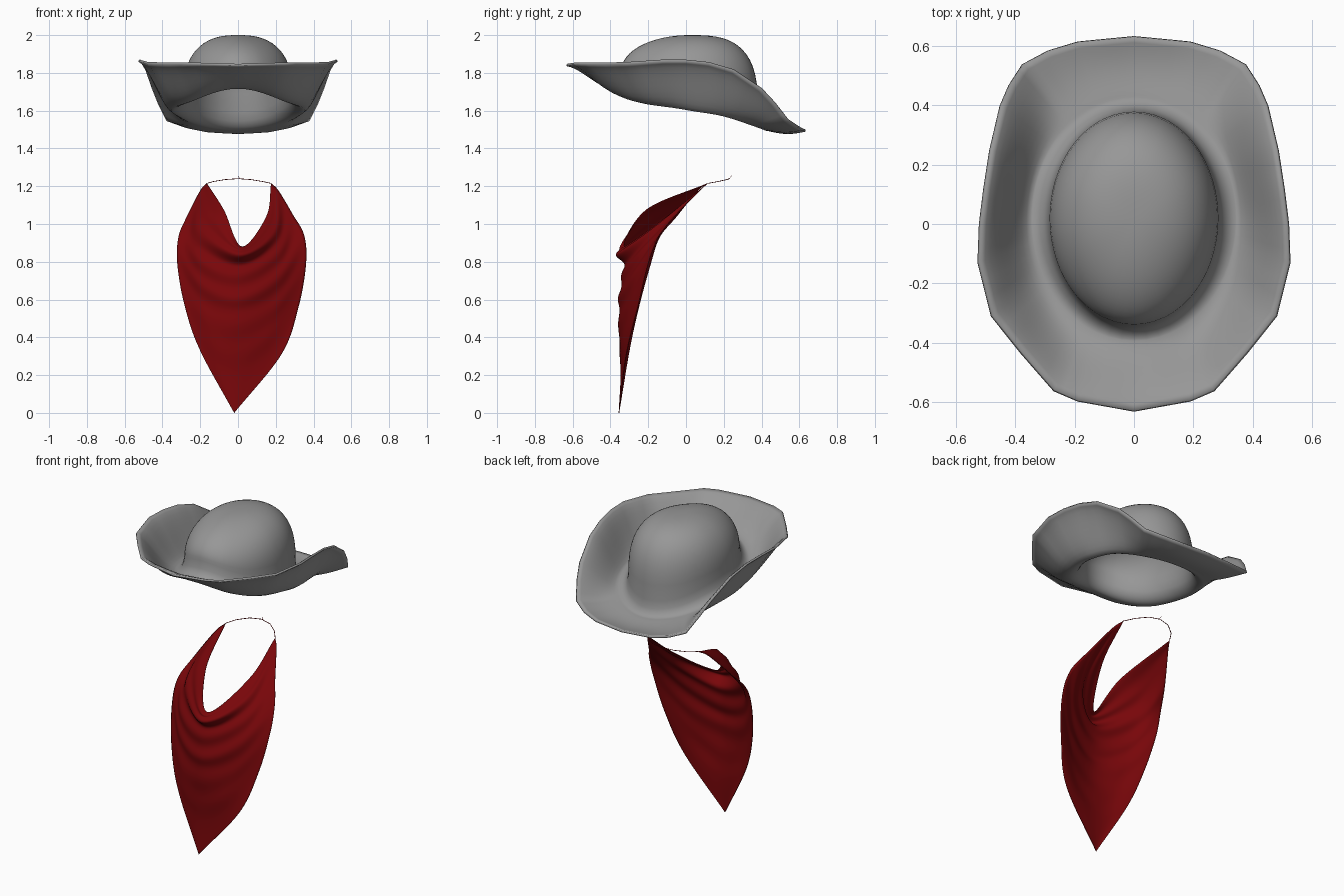
import bpy, bmesh, math
from mathutils import Vector

if "Cube" in bpy.data.objects:
    bpy.data.objects.remove(bpy.data.objects["Cube"])


def material(name, rgb):
    m = bpy.data.materials.new(name)
    m.diffuse_color = (*rgb, 1)
    m.use_nodes = True
    m.node_tree.nodes["Principled BSDF"].inputs["Base Color"].default_value = m.diffuse_color
    return m


grey = material("felt grey", (0.31, 0.31, 0.31))
red = material("cloth red", (0.19, 0.002, 0.003))


def grid_object(name, rows, mat, closed, thickness):
    """Skin a list of equal-length point rows into a smooth thin sheet."""
    bm = bmesh.new()
    vs = [[bm.verts.new(p) for p in r] for r in rows]
    n = len(rows[0])
    for a, b in zip(vs, vs[1:]):
        for i in range(n if closed else n - 1):
            j = (i + 1) % n
            bm.faces.new((a[i], a[j], b[j], b[i]))
    bmesh.ops.remove_doubles(bm, verts=bm.verts, dist=0.0004)
    bmesh.ops.recalc_face_normals(bm, faces=bm.faces)
    me = bpy.data.meshes.new(name)
    bm.to_mesh(me)
    bm.free()
    for p in me.polygons:
        p.use_smooth = True
    me.materials.append(mat)
    ob = bpy.data.objects.new(name, me)
    bpy.context.collection.objects.link(ob)
    s = ob.modifiers.new("thickness", 'SOLIDIFY')
    s.thickness = thickness
    s.offset = 0
    return ob


def catmull(pts, t):
    """Smooth curve through points, t in 0..len-1."""
    i = max(0, min(int(t), len(pts) - 2))
    f = t - i
    b, c = pts[i], pts[i + 1]
    a = pts[i - 1] if i > 0 else b * 2 - c
    d = pts[i + 2] if i + 2 < len(pts) else c * 2 - b
    return 0.5 * (2 * b + (c - a) * f + (2 * a - 5 * b + 4 * c - d) * f * f
                  + (3 * b - a - 3 * c + d) * f ** 3)


# Hat: half of the brim edge, front to back, then mirrored
half = [(0, -.632, 1.842), (.19, -.597, 1.848), (.27, -.562, 1.85), (.38, -.435, 1.85),
        (.48, -.31, 1.853), (.525, -.13, 1.865), (.52, 0, 1.865), (.505, .12, 1.853),
        (.485, .25, 1.815), (.45, .4, 1.715), (.42, .47, 1.64), (.375, .54, 1.55),
        (.29, .585, 1.52), (.19, .615, 1.502), (0, .633, 1.495)]
loop = [Vector(p) for p in half] + [Vector((-x, y, z)) for x, y, z in half[-2:0:-1]]
edge = []
for i, p in enumerate(loop):
    q = loop[(i + 1) % len(loop)]
    edge += [p.lerp(q, k / 3) for k in range(3)]
VALLEY = [1.725, 1.66, 1.61, 1.575, 1.51]      # brim low line at y = -.4 .. .4


def angle(e):
    return math.atan2(e.x / 0.53, -e.y / 0.635)


def corner(e):
    """1 at the two front corners of the brim, 0 at front centre and sides."""
    return math.sin(2 * angle(e)) ** 2 if e.y < 0 else 0


def oval(e, rx, ry):
    a = angle(e)
    y = 0.02 - 0.41 * math.cos(a)
    z = catmull(VALLEY, min(4, (y + 0.4) / 0.2)) - max(0, y - 0.4) * 0.4
    return Vector((rx * math.sin(a), 0.02 - ry * math.cos(a), z - 0.025 * corner(e)))


RISE = 0.095
hat_rows = []
for k in range(17):                       # crown rings, apex to base
    r = math.sin(k / 16 * math.pi / 2)
    ring = []
    for e in edge:
        p = oval(e, 0.28 * r, 0.355 * r)
        n = 2.5 - 0.5 * math.cos(angle(e))          # steeper wall at the back
        p.z += RISE
        p.z += (1.994 - p.z) * max(0, 1 - r ** n) ** (1 / n)
        ring.append(p)
    hat_rows.append(ring)
for k in range(1, 9):                     # fillet from the crown into the brim
    w = 1 - k / 8
    ring = []
    for e in edge:
        p = oval(e, 0.28 + 0.07 * (1 - w), 0.355 + 0.06 * (1 - w))
        p.z += RISE * (1 - math.sqrt(1 - w * w))
        ring.append(p)
    hat_rows.append(ring)
for k in range(1, 11):                    # brim rings, low line to edge
    t = k / 10
    ring = []
    for e in edge:
        b = oval(e, 0.35, 0.415)
        p = b.lerp(e, t)
        p.z = b.z + (e.z - b.z) * (0.7 * t * t * (3 - 2 * t) + 0.3 * t)
        dip = 0.014 * max(0, e.y / 0.635) ** 2 + 0.02 * corner(e)
        p.z -= dip * math.sin(math.pi * t)
        ring.append(p)
    hat_rows.append(ring)
grid_object("hat", hat_rows, grey, True, 0.012)

# Bandana: draped rows from the neck opening down to the tip
net = [[(-.165, .115, 1.215), (-.075, -.21, 1.075), (.02, -.325, .88), (.15, -.10, 1.04), (.175, .115, 1.215)],
       [(-.20, .06, 1.175), (-.18, -.20, 1.01), (.01, -.365, .85), (.19, -.18, .97), (.215, .07, 1.175)],
       [(-.27, -.05, 1.04), (-.21, -.24, .88), (0, -.33, .77), (.21, -.23, .87), (.29, -.05, 1.05)],
       [(-.315, -.14, .93), (-.20, -.28, .74), (0, -.35, .65), (.21, -.28, .74), (.35, -.14, .94)],
       [(-.32, -.19, .78), (-.18, -.30, .60), (0, -.355, .53), (.20, -.30, .60), (.36, -.20, .79)],
       [(-.28, -.25, .56), (-.14, -.33, .42), (0, -.352, .37), (.15, -.33, .42), (.32, -.255, .56)],
       [(-.20, -.30, .33), (-.10, -.335, .24), (-.01, -.345, .20), (.10, -.335, .24), (.23, -.315, .31)],
       [(-.02, -.355, 0)] * 5]
net = [[Vector(p) for p in r] for r in net]
cloth_rows = []
for i in range(85):
    v = i / 84 * 7
    row = []
    for j in range(49):
        s = j / 24 - 1
        p = catmull([catmull([r[c] for r in net], v) for c in range(5)], j / 48 * 4)
        # hanging folds, fading toward the sides and the tip
        fade = (1 - s * s) * max(0, 1 - v / 6) * min(1, v)
        p.y -= 0.013 * fade * math.sin(v * 6.0 + 1.8 * s)
        row.append(p)
    cloth_rows.append(row)
grid_object("bandana", cloth_rows, red, False, 0.003)


def cord(name, pts, radius):
    cu = bpy.data.curves.new(name, 'CURVE')
    cu.dimensions = '3D'
    cu.bevel_depth = radius
    cu.bevel_resolution = 1
    sp = cu.splines.new('POLY')
    sp.points.add(len(pts) - 1)
    for q, p in zip(sp.points, pts):
        q.co = (*p, 1)
    cu.materials.append(red)
    bpy.context.collection.objects.link(bpy.data.objects.new(name, cu))


# Thin tie around the back of the neck, and its loose end
cord("neck_tie", [(-.165, .115, 1.215), (-.13, .17, 1.225), (-.07, .215, 1.235), (0, .23, 1.24),
                  (.07, .215, 1.235), (.13, .17, 1.225), (.175, .115, 1.215)], 0.002)
cord("tie_end", [(.01, .23, 1.238), (0, .24, 1.255)], 0.001)
